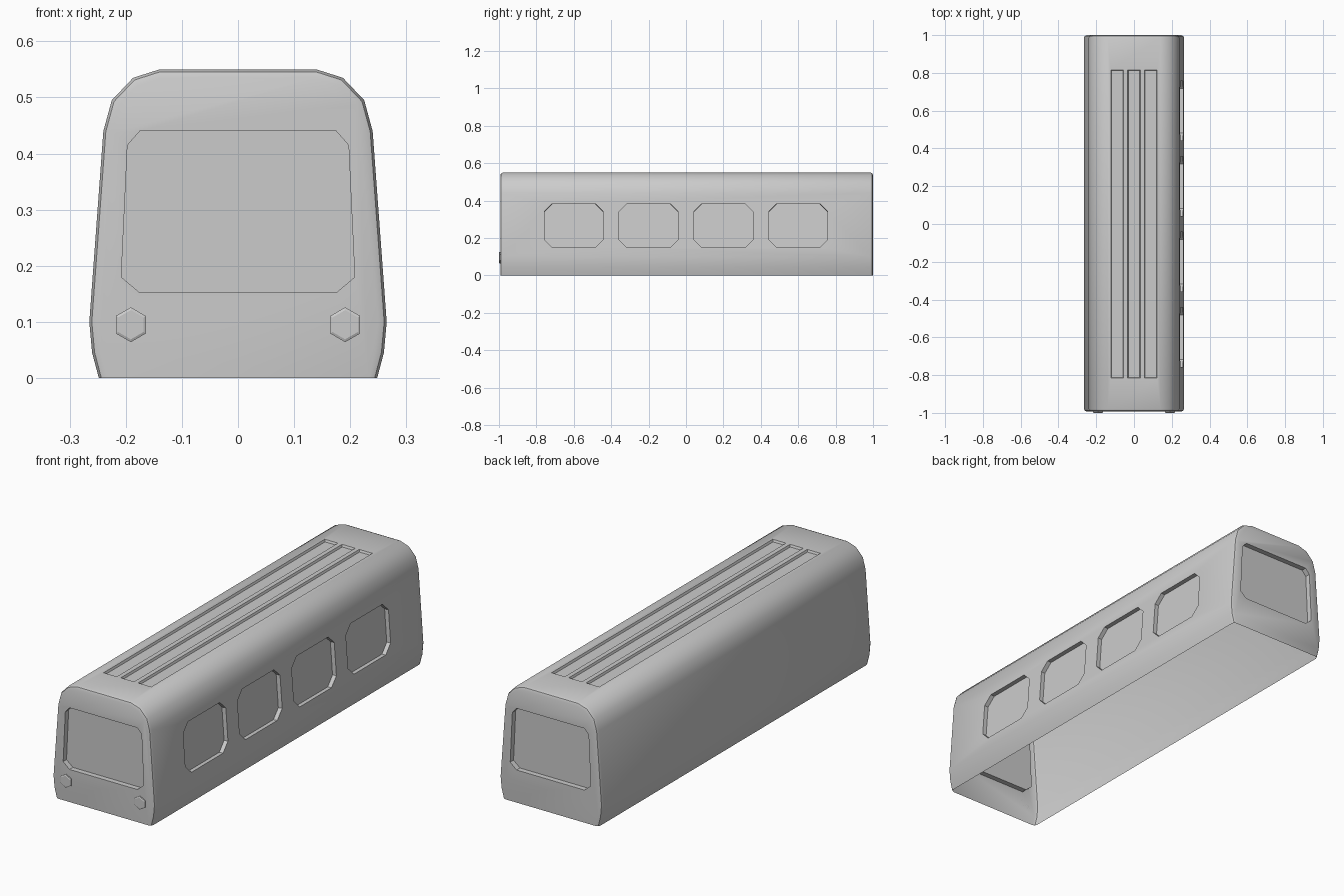
import bpy, bmesh, math
from mathutils import Vector

if "Cube" in bpy.data.objects:
    bpy.data.objects.remove(bpy.data.objects["Cube"])

FRONT, BACK, ROOF = -0.993, 1.0, 0.55


def loft(bm, rings):
    """Skin a list of equal-length closed loops and cap both ends."""
    vs = [[bm.verts.new(p) for p in r] for r in rings]
    n = len(rings[0])
    for a, b in zip(vs, vs[1:]):
        for i in range(n):
            j = (i + 1) % n
            bm.faces.new((a[i], a[j], b[j], b[i]))
    bm.faces.new(vs[0][::-1])
    bm.faces.new(vs[-1])


def make_object(name, bm):
    bmesh.ops.recalc_face_normals(bm, faces=bm.faces)
    me = bpy.data.meshes.new(name)
    bm.to_mesh(me)
    bm.free()
    ob = bpy.data.objects.new(name, me)
    bpy.context.collection.objects.link(ob)
    return ob


def shade(ob, angle):
    bpy.ops.object.select_all(action='DESELECT')
    ob.select_set(True)
    bpy.context.view_layer.objects.active = ob
    bpy.ops.object.shade_smooth_by_angle(angle=math.radians(angle))


# Body cross-section, right half from sill to roof, then mirrored
half = [(0.248, 0), (0.260, 0.045), (0.265, 0.10), (0.24, 0.44),
        (0.225, 0.495), (0.187, 0.535), (0.14, ROOF)]
profile = half + [(-x, z) for x, z in reversed(half)]


def inset(d):
    """Offset the section inward, keeping the sill on the ground."""
    pts = [Vector(p) for p in profile]
    out = []
    for i, p in enumerate(pts):
        if p.y == 0:
            out.append((p.x - math.copysign(d, p.x), 0))
            continue
        e1, e2 = (p - pts[i - 1]).normalized(), (pts[i + 1] - p).normalized()
        n1, n2 = Vector((-e1.y, e1.x)), Vector((-e2.y, e2.x))
        q = p + (n1 + n2) * d / (1 + n1.dot(n2))
        out.append((q.x, q.y))
    return out


# Long shell with rounded end edges
R = 0.015
steps = [(0, R), (0.3 * R, 0.3 * R), (R, 0)]
stations = [(FRONT + a, d) for a, d in steps] + [(BACK - a, d) for a, d in reversed(steps)]
bm = bmesh.new()
loft(bm, [[(x, y, z) for x, z in inset(d)] for y, d in stations])
body = make_object("body_shell", bm)

# Recess cutters for windows and roof grooves
cut = bmesh.new()


def recess(points, normal, depth):
    loft(cut, [[Vector(p) - normal * depth for p in points],
               [Vector(p) + normal * 0.05 for p in points]])


# Windscreen and rear window
side = [(0.175, 0.152), (0.208, 0.18), (0.197, 0.415), (0.175, 0.44)]
screen = side + [(-x, z) for x, z in reversed(side)]
for y, s in ((FRONT, -1), (BACK, 1)):
    recess([(x, y, z) for x, z in screen], Vector((0, s, 0)), 0.025)

# Four windows in the right wall
wall_normal = Vector((0.34, 0, 0.025)).normalized()
w, c, z0, z1 = 0.157, 0.04, 0.15, 0.382
for yc in (-0.6, -0.2, 0.2, 0.6):
    oct8 = [(-w + c, z0), (w - c, z0), (w, z0 + c), (w, z1 - c),
            (w - c, z1), (-w + c, z1), (-w, z1 - c), (-w, z0 + c)]
    recess([(0.265 - (z - 0.10) * 0.025 / 0.34, yc + y, z) for y, z in oct8],
           wall_normal, 0.02)

# Three long roof grooves with sloped walls
for xc in (-0.089, 0, 0.089):
    loft(cut, [[(xc + sx * hw, sy * hl, z) for sx, sy in ((-1, -1), (1, -1), (1, 1), (-1, 1))]
               for z, hw, hl in ((ROOF - 0.01, 0.03, 0.812), (ROOF + 0.01, 0.038, 0.82))])
cutter = make_object("recess_cutter", cut)
cutter.hide_render = True

mod = body.modifiers.new("recesses", 'BOOLEAN')
mod.operation, mod.solver, mod.object = 'DIFFERENCE', 'EXACT', cutter
bpy.context.view_layer.objects.active = body
bpy.ops.object.modifier_apply(modifier=mod.name)
bpy.data.objects.remove(cutter)

# Open underside
bm = bmesh.new()
bm.from_mesh(body.data)
floor = [f for f in bm.faces if all(v.co.z < 1e-4 for v in f.verts)]
bmesh.ops.delete(bm, geom=floor, context='FACES')
bm.to_mesh(body.data)
bm.free()
shade(body, 35)

# Hexagonal headlights
for label, x in (("left", -0.191), ("right", 0.191)):
    bm = bmesh.new()
    loft(bm, [[(x + r * math.sin(k * math.pi / 3), y, 0.095 + r * math.cos(k * math.pi / 3))
               for k in range(6)]
              for y, r in ((FRONT, 0.031), (-0.998, 0.031), (-1.0, 0.026))])
    make_object("headlight_" + label, bm)
